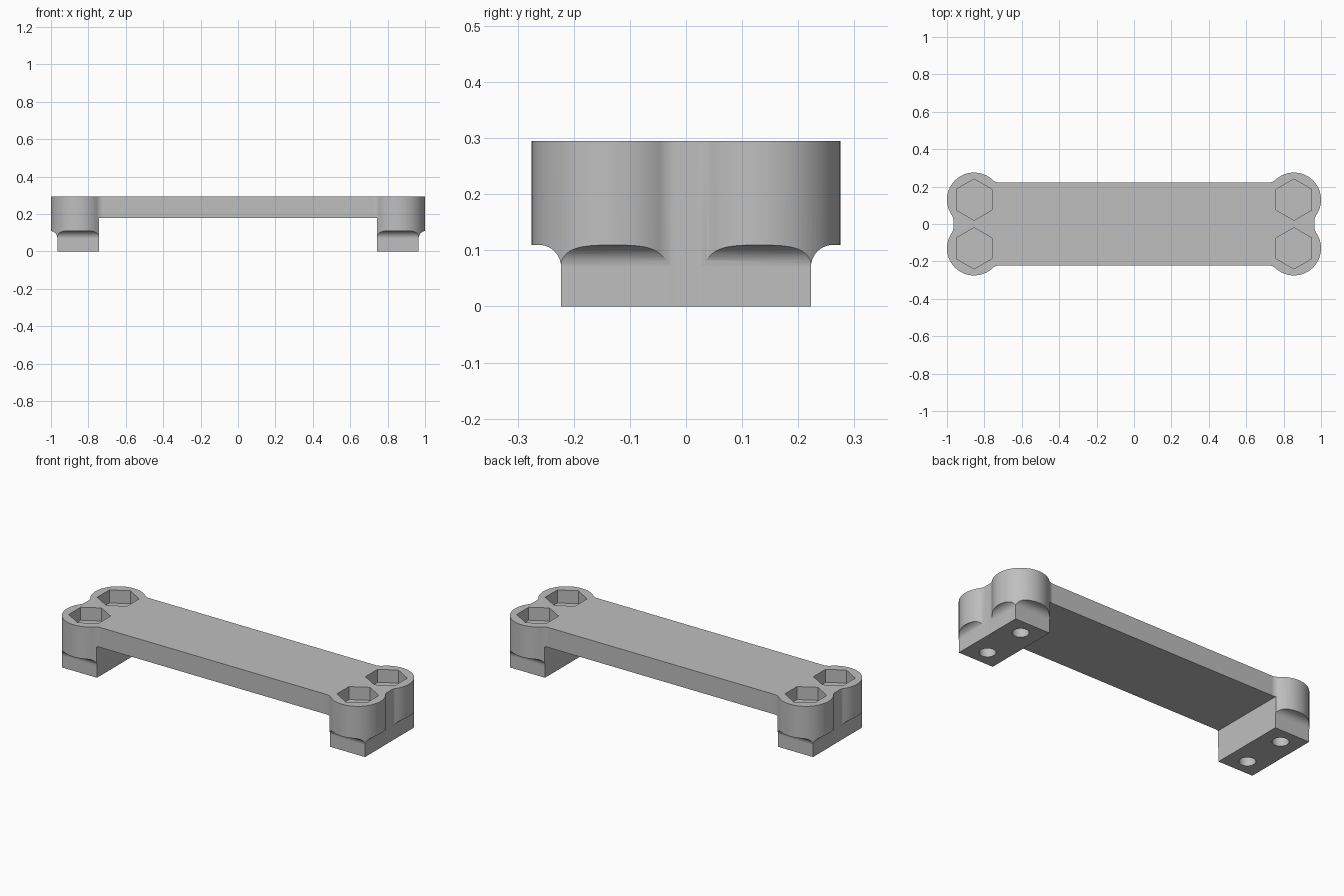
import bpy, bmesh
from math import pi, sin, cos, atan2, sqrt, radians

cube = bpy.data.objects.get("Cube")
if cube:
    bpy.data.objects.remove(cube, do_unlink=True)

# Main sizes
TOP, BAR_Z, LEG_IN = 0.295, 0.18, 0.743
HALF_X, HALF_Y = 0.965, 0.222
BX, BY, BOSS_R = 0.855, 0.13, 0.145
FILLET, FLARE, FLARE_Z = 0.05, 0.04, 0.07
POCKET_R, POCKET_DEPTH, HOLE_R = 0.11, 0.075, 0.043

grey = bpy.data.materials.new("plain_grey")
grey.use_nodes = True
colour = (0.52, 0.52, 0.52, 1)
grey.diffuse_color = colour
grey.node_tree.nodes["Principled BSDF"].inputs["Base Color"].default_value = colour


def loft(name, rings):
    """Solid through a stack of (outline, height) rings."""
    bm = bmesh.new()
    loops = [[bm.verts.new((x, y, z)) for x, y in pts] for pts, z in rings]
    for a, b in zip(loops, loops[1:]):
        for i in range(len(a)):
            j = (i + 1) % len(a)
            bm.faces.new((a[i], a[j], b[j], b[i]))
    bm.faces.new(loops[0][::-1])
    bm.faces.new(loops[-1])
    bmesh.ops.recalc_face_normals(bm, faces=bm.faces)
    mesh = bpy.data.meshes.new(name)
    bm.to_mesh(mesh)
    bm.free()
    mesh.materials.append(grey)
    obj = bpy.data.objects.new(name, mesh)
    bpy.context.collection.objects.link(obj)
    return obj


def arc(cx, cy, r, a, b, n):
    return [(cx + r * cos(a + (b - a) * i / n), cy + r * sin(a + (b - a) * i / n))
            for i in range(n + 1)]


def rect(x, y):
    return [(x, y), (-x, y), (-x, -y), (x, -y)]


def ngon(cx, cy, r, n, start=0):
    return [(cx + r * cos(start + 2 * pi * i / n), cy + r * sin(start + 2 * pi * i / n))
            for i in range(n)]


def cut(target, tool, operation="DIFFERENCE"):
    tool.hide_render = True
    mod = target.modifiers.new("cut", "BOOLEAN")
    mod.operation, mod.object, mod.solver = operation, tool, "EXACT"
    bpy.context.view_layer.objects.active = target
    bpy.ops.object.modifier_apply(modifier=mod.name)
    bpy.data.objects.remove(tool, do_unlink=True)


# Outline quarter: bar side, fillet, boss, fillet, end face
reach = BOSS_R + FILLET
f1y = HALF_Y + FILLET
f1x = BX - sqrt(reach ** 2 - (f1y - BY) ** 2)
f2x = HALF_X + FILLET
f2y = BY - sqrt(reach ** 2 - (f2x - BX) ** 2)
a1 = atan2(f1y - BY, f1x - BX)
a2 = atan2(f2y - BY, f2x - BX)
quarter = (arc(f1x, f1y, FILLET, -pi / 2, a1 - pi, 8)
           + arc(BX, BY, BOSS_R, a1, a2, 36)[1:-1]
           + arc(f2x, f2y, FILLET, a2 + pi, pi, 8))
right_half = quarter + [(x, -y) for x, y in reversed(quarter)]
outline = right_half + [(-x, y) for x, y in reversed(right_half)]
bracket = loft("bracket", [(outline, 0), (outline, TOP)])

# Square feet flaring out under the round bosses
hx, hy = HALF_X + 0.0006, HALF_Y + 0.0006
rings = [(rect(hx, hy), -0.1)]
for i in range(11):
    t = pi / 2 * i / 10
    off = FLARE * (1 - cos(t))
    rings.append((rect(hx + off, hy + off), FLARE_Z + FLARE * sin(t)))
wide = rect(hx + 0.2, hy + 0.2)
rings += [(wide, FLARE_Z + FLARE), (wide, TOP + 0.1)]
cut(bracket, loft("flare_cutter", rings), "INTERSECT")

# Open space under the bar
gap = rect(LEG_IN, 0.5)
cut(bracket, loft("gap_cutter", [(gap, -0.1), (gap, BAR_Z)]))

# Nut pockets from above and blind screw holes from below
floor = TOP - POCKET_DEPTH
for sx in (-1, 1):
    for sy in (-1, 1):
        nut = ngon(sx * BX, sy * BY, POCKET_R, 6, pi / 2)
        cut(bracket, loft("pocket_cutter", [(nut, floor), (nut, TOP + 0.1)]))
        hole = ngon(sx * BX, sy * BY, HOLE_R, 32)
        cut(bracket, loft("hole_cutter", [(hole, -0.1), (hole, floor - 0.01)]))

# Smooth the round walls, keep the edges crisp
bpy.ops.object.select_all(action="DESELECT")
bracket.select_set(True)
bpy.context.view_layer.objects.active = bracket
bpy.ops.object.shade_smooth_by_angle(angle=radians(25))
weighted = bracket.modifiers.new("even_shading", "WEIGHTED_NORMAL")
weighted.keep_sharp = True
